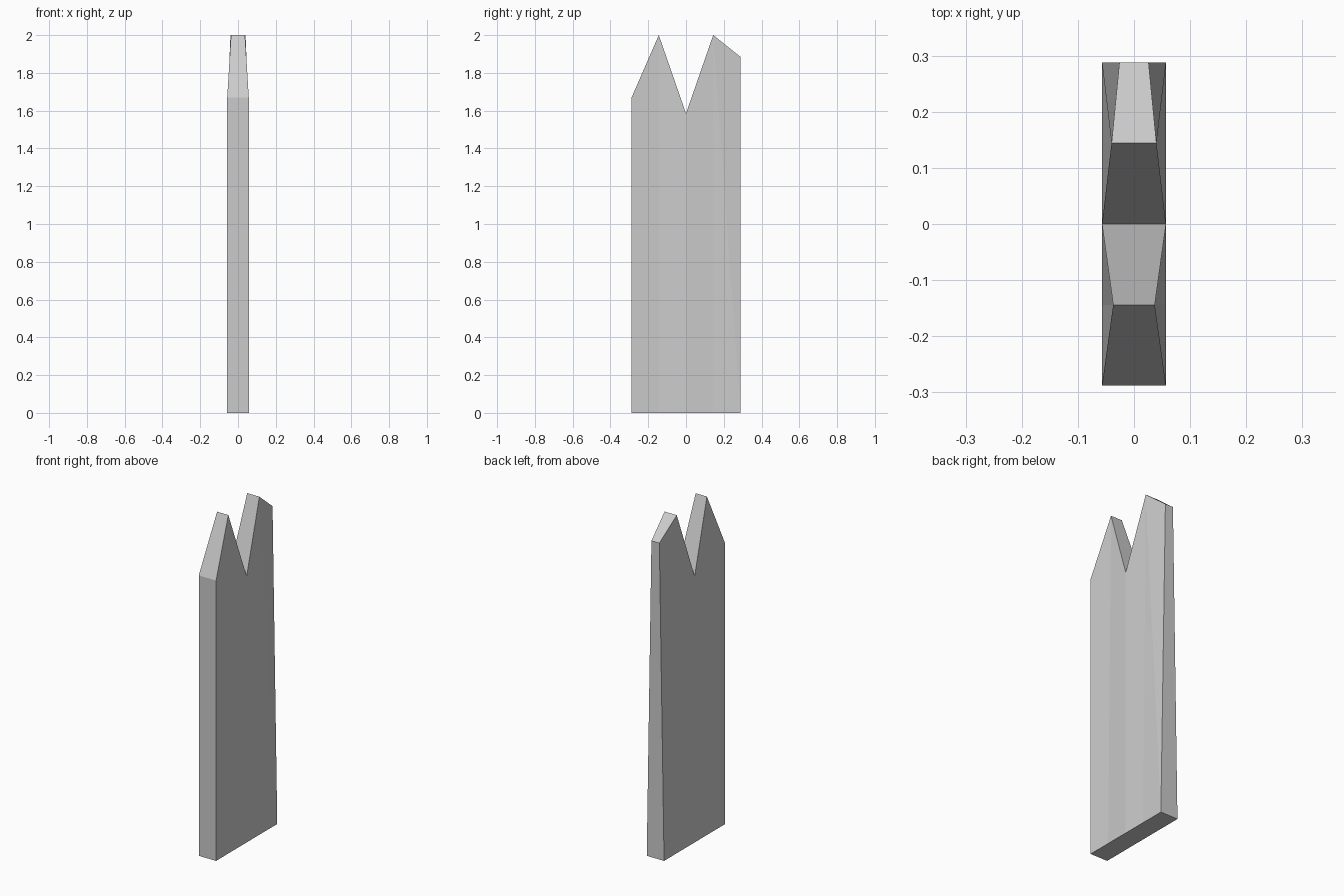
import bpy, bmesh

if "Cube" in bpy.data.objects:
    bpy.data.objects.remove(bpy.data.objects["Cube"])

# Plank sections from front to back: y, top height, half width at top
sections = [(-0.288, 1.67, 0.057), (-0.144, 2.0, 0.037), (0.0, 1.585, 0.057),
            (0.144, 2.0, 0.04), (0.288, 1.885, 0.026)]
BASE = 0.057  # half width at the ground

bm = bmesh.new()
rings = [[bm.verts.new(co) for co in ((-BASE, y, 0), (BASE, y, 0), (w, y, h), (-w, y, h))]
         for y, h, w in sections]

# Skin between neighbouring sections
for a, b in zip(rings, rings[1:]):
    for i in range(4):
        j = (i + 1) % 4
        if i == 1 and b is rings[-1]:
            # twisted back panel folds along its diagonal
            bm.faces.new((a[1], a[2], b[1]))
            bm.faces.new((a[2], b[2], b[1]))
        else:
            bm.faces.new((a[i], a[j], b[j], b[i]))

# Front and back ends
bm.faces.new(rings[0])
bm.faces.new(rings[-1])
bmesh.ops.recalc_face_normals(bm, faces=bm.faces)

mesh = bpy.data.meshes.new("notched_plank")
bm.to_mesh(mesh)
bm.free()
bpy.context.collection.objects.link(bpy.data.objects.new("notched_plank", mesh))
